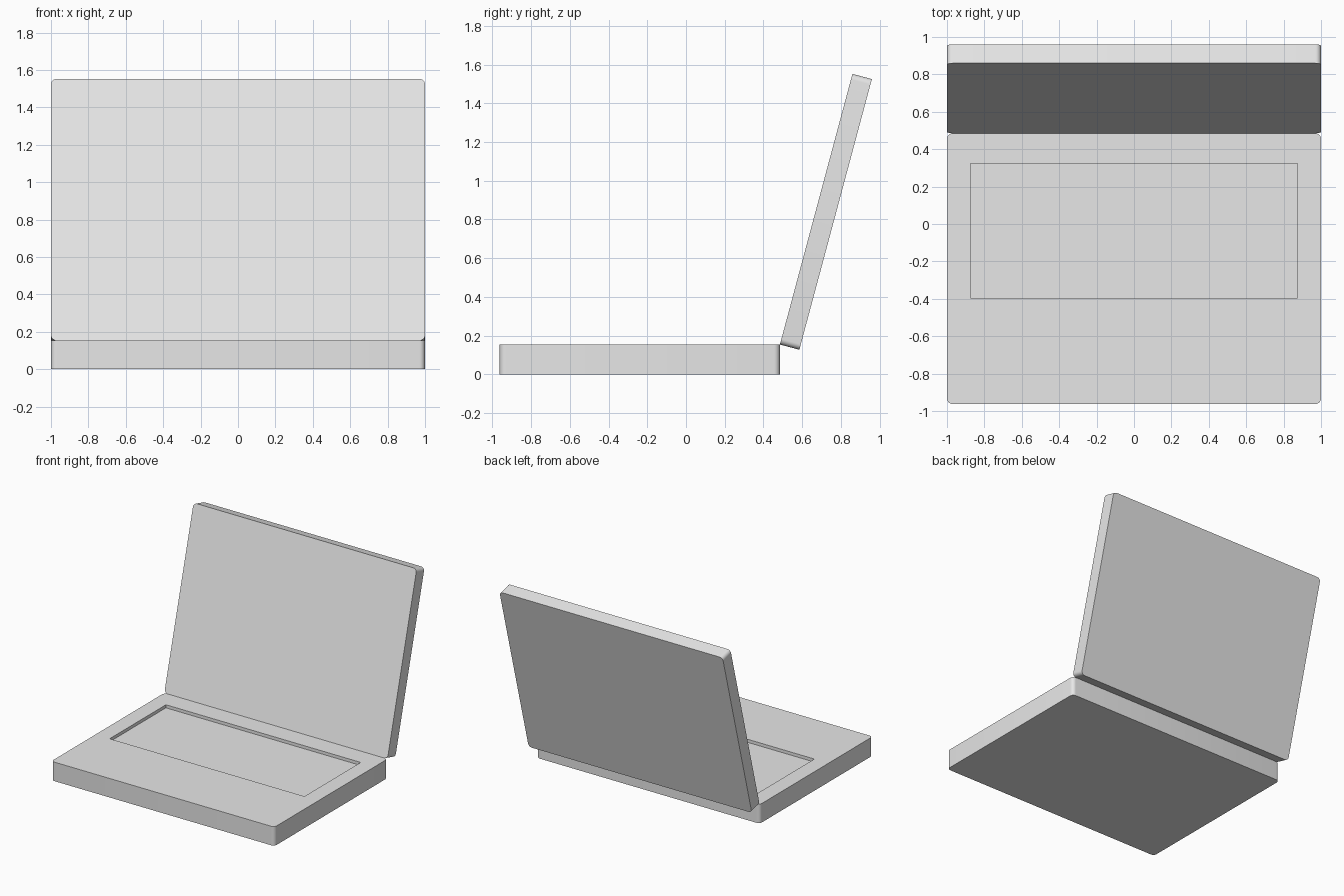
import bpy, bmesh, math
from mathutils import Matrix

default = bpy.data.objects.get("Cube")
if default:
    bpy.data.objects.remove(default, do_unlink=True)

WIDTH, DEPTH = 2.0, 1.447
BASE_HEIGHT, LID_THICKNESS = 0.154, 0.104
FRONT = -0.962
HINGE = FRONT + DEPTH

grey = bpy.data.materials.new("light_grey")
grey.use_nodes = True
grey.diffuse_color = (0.8, 0.8, 0.8, 1)
grey.node_tree.nodes["Principled BSDF"].inputs["Base Color"].default_value = (0.8, 0.8, 0.8, 1)


def slab(name, size, centre, round_axis=None, radius=0.03):
    """Box whose edges running along round_axis are rounded."""
    bm = bmesh.new()
    bmesh.ops.create_cube(bm, size=1)
    bmesh.ops.transform(bm, verts=bm.verts,
                        matrix=Matrix.Translation(centre) @ Matrix.Diagonal((*size, 1)))
    if round_axis is not None:
        edges = [e for e in bm.edges
                 if abs((e.verts[0].co - e.verts[1].co).normalized()[round_axis]) > 0.9]
        bmesh.ops.bevel(bm, geom=edges, offset=radius, segments=6,
                        profile=0.5, affect='EDGES')
    mesh = bpy.data.meshes.new(name)
    bm.to_mesh(mesh)
    bm.free()
    mesh.materials.append(grey)
    obj = bpy.data.objects.new(name, mesh)
    bpy.context.collection.objects.link(obj)
    return obj


def activate(obj):
    bpy.ops.object.select_all(action='DESELECT')
    obj.select_set(True)
    bpy.context.view_layer.objects.active = obj


# Base with a shallow keyboard recess
base = slab("base", (WIDTH, DEPTH, BASE_HEIGHT),
            (0, FRONT + DEPTH / 2, BASE_HEIGHT / 2), round_axis=2)
cutter = slab("recess_cutter", (1.746, 0.72, 0.05), (0, -0.036, BASE_HEIGHT))
cutter.hide_render = True
cut = base.modifiers.new("keyboard_recess", 'BOOLEAN')
cut.operation = 'DIFFERENCE'
cut.solver = 'EXACT'
cut.object = cutter
activate(base)
bpy.ops.object.modifier_apply(modifier=cut.name)
bpy.data.objects.remove(cutter, do_unlink=True)

# Lid, hinged at the rear top edge of the base and leaning back
lid = slab("lid", (WIDTH, LID_THICKNESS, DEPTH),
           (0, LID_THICKNESS / 2, DEPTH / 2), round_axis=1)
lid.location = (0, HINGE, BASE_HEIGHT)
lid.rotation_euler.x = math.radians(-15)

for part in (base, lid):
    activate(part)
    bpy.ops.object.shade_smooth_by_angle(angle=math.radians(30))
